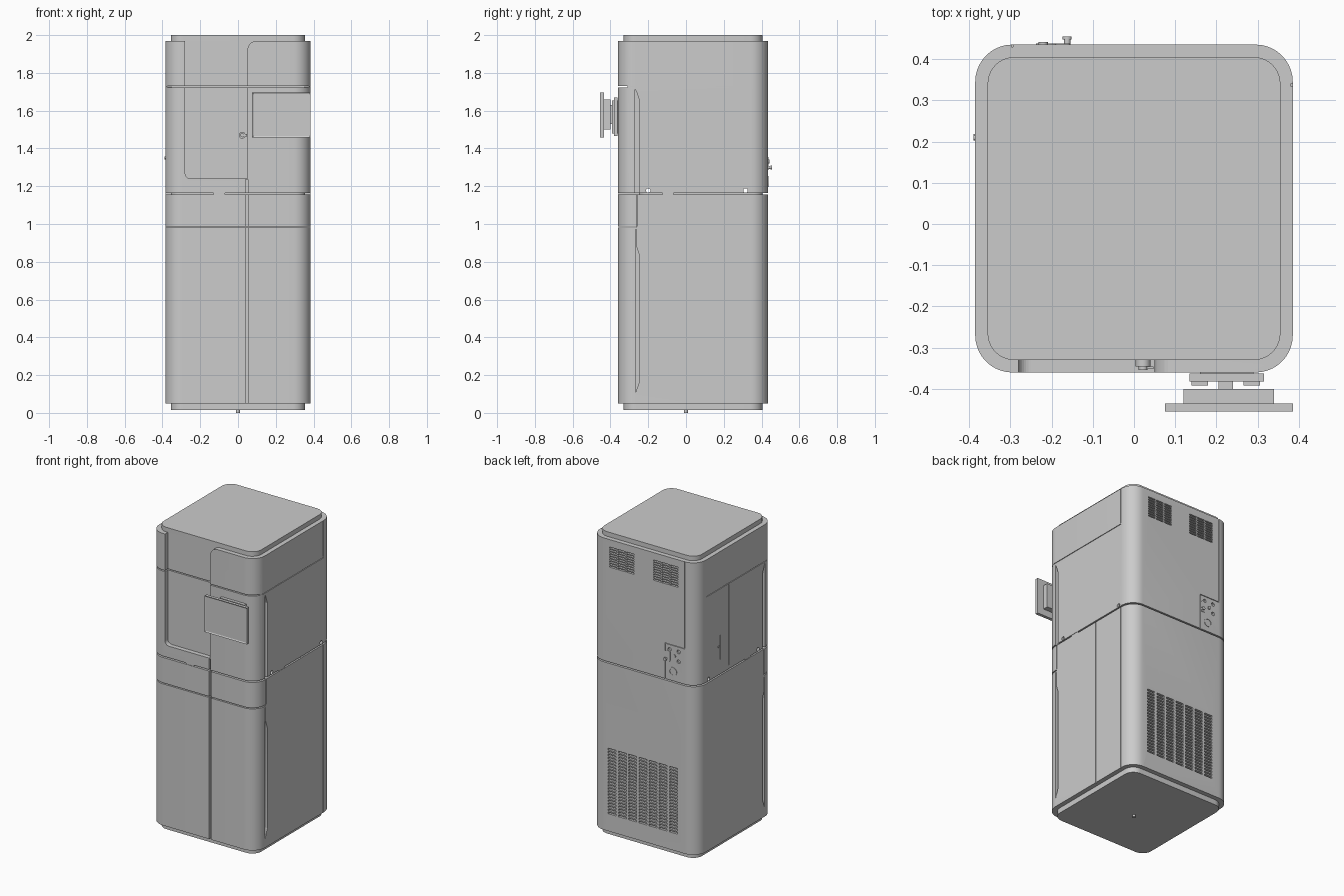
import bpy, bmesh, math

if "Cube" in bpy.data.objects:
    bpy.data.objects.remove(bpy.data.objects["Cube"])

X, Y0, Y1, R = 0.385, -0.36, 0.435, 0.09   # cabinet footprint


def prism(bm, pts, lo, hi, axis='z'):
    """Extrude a 2D outline along an axis inside an existing bmesh."""
    def place(p, w):
        u, v = p
        return {'z': (u, v, w), 'y': (u, w, v), 'x': (w, u, v)}[axis]
    a = [bm.verts.new(place(p, lo)) for p in pts]
    b = [bm.verts.new(place(p, hi)) for p in pts]
    n = len(pts)
    faces = [bm.faces.new(a), bm.faces.new(b)]
    faces += [bm.faces.new((a[i], a[(i + 1) % n], b[(i + 1) % n], b[i])) for i in range(n)]
    bmesh.ops.recalc_face_normals(bm, faces=faces)


def box(bm, x0, x1, y0, y1, z0, z1):
    prism(bm, [(x0, y0), (x1, y0), (x1, y1), (x0, y1)], z0, z1)


def arc(cx, cy, r, a0, a1, n=10):
    return [(cx + r * math.cos(math.radians(a0 + (a1 - a0) * i / n)),
             cy + r * math.sin(math.radians(a0 + (a1 - a0) * i / n))) for i in range(n + 1)]


def rounded(x0, x1, y0, y1, r, n=10):
    return (arc(x1 - r, y1 - r, r, 0, 90, n) + arc(x0 + r, y1 - r, r, 90, 180, n)
            + arc(x0 + r, y0 + r, r, 180, 270, n) + arc(x1 - r, y0 + r, r, 270, 360, n))


def circle(cx, cy, r, n=20):
    return arc(cx, cy, r, 0, 360, n)[:-1]


def finish(name, bm, smooth=True):
    me = bpy.data.meshes.new(name)
    bm.to_mesh(me)
    bm.free()
    ob = bpy.data.objects.new(name, me)
    bpy.context.collection.objects.link(ob)
    bpy.ops.object.select_all(action='DESELECT')
    ob.select_set(True)
    bpy.context.view_layer.objects.active = ob
    if smooth:
        bpy.ops.object.shade_smooth_by_angle(angle=math.radians(30))
    return ob


def solid(name, pts, lo, hi, axis='z'):
    bm = bmesh.new()
    prism(bm, pts, lo, hi, axis)
    return finish(name, bm)


def carve(ob, bm):
    """Subtract the cutter bmesh from the object and discard the cutter."""
    cutter = finish(ob.name + "_cutter", bm, False)
    cutter.hide_render = True
    bpy.ops.object.select_all(action='DESELECT')
    ob.select_set(True)
    bpy.context.view_layer.objects.active = ob
    mod = ob.modifiers.new("carve", 'BOOLEAN')
    mod.operation, mod.solver, mod.object = 'DIFFERENCE', 'EXACT', cutter
    mod.use_self = True
    bpy.ops.object.modifier_apply(modifier=mod.name)
    bpy.data.objects.remove(cutter)
    bpy.ops.object.shade_smooth_by_angle(angle=math.radians(30))


def side_box(bm, s, y0, y1, z0, z1, depth=0.006):
    xa, xb = sorted((s * (X - depth), s * (X + 0.02)))
    box(bm, xa, xb, y0, y1, z0, z1)


def side_prism(bm, s, pts, depth):
    xa, xb = sorted((s * (X - depth), s * (X + 0.02)))
    prism(bm, pts, xa, xb, 'x')


def vents(bm, x0, x1, z0, z1, cols, rows, fill):
    px, pz = (x1 - x0) / cols, (z1 - z0) / rows
    for i in range(cols):
        for j in range(rows):
            cx, cz = x0 + (i + 0.5) * px, z0 + (j + 0.5) * pz
            box(bm, cx - px * fill / 2, cx + px * fill / 2, Y1 - 0.015, Y1 + 0.02,
                cz - pz * 0.28, cz + pz * 0.28)


outline = rounded(-X, X, Y0, Y1, R)
inset = rounded(-0.355, 0.355, -0.33, 0.405, 0.065)

# Base, levelling foot, top cap and the spacer between the two cabinets
solid("plinth", inset, 0.015, 0.052)
solid("foot", circle(0, 0, 0.01), 0, 0.016)
solid("top_cap", inset, 1.968, 2.0)
solid("gap_spacer", rounded(-0.355, 0.355, -0.25, 0.405, 0.05), 1.15, 1.166)

# Lower cabinet: double doors, drawer band, grips, side seams, rear grille
lower = solid("lower_cabinet", outline, 0.05, 1.155)
bm = bmesh.new()
box(bm, 0.042, 0.054, Y0 - 0.02, Y0 + 0.02, 0.04, 1.17)
box(bm, -0.5, 0.5, Y0 - 0.02, -0.262, 0.981, 0.988)
for s in (-1, 1):
    side_prism(bm, s, [(-0.268, 0.105), (-0.245, 0.17), (-0.245, 0.83), (-0.262, 0.88),
                       (-0.262, 0.97), (-0.268, 0.97)], 0.022)
    side_box(bm, s, -0.262, -0.256, 0.99, 1.17, 0.02)
for y in (0.105, 0.337):
    side_box(bm, 1, y - 0.002, y + 0.002, 0.04, 1.17)
vents(bm, -0.25, 0.27, 0.16, 0.60, 7, 22, 0.78)
carve(lower, bm)

# Upper cabinet: recessed front panel, door seams, grips, rear vents and ports
upper = solid("upper_cabinet", outline, 1.164, 1.97)
bm = bmesh.new()
recess = ([(0.05, 1.24)] + [(0.05, 1.92)] + arc(0.10, 1.92, 0.05, 175, 90, 8) + [(0.10, 2.05), (-0.28, 2.05)]
          + arc(-0.25, 1.27, 0.03, 180, 270, 8))
prism(bm, recess, -0.5, -0.33, 'y')
box(bm, 0.040, 0.052, Y0 - 0.02, Y0 + 0.015, 1.15, 1.235)
box(bm, -0.5, 0.5, -0.5, -0.31, 1.723, 1.73)
for s in (-1, 1):
    side_box(bm, s, -0.305, 0.337, 1.7245, 1.7285, 0.005)
    side_prism(bm, s, [(-0.27, 1.15), (-0.245, 1.15), (-0.245, 1.65), (-0.262, 1.70),
                       (-0.27, 1.715)], 0.022)
for y in (-0.20, 0.315):
    prism(bm, circle(y, 1.177, 0.012, 16), -0.5, 0.5, 'x')
side_box(bm, 1, 0.335, 0.339, 1.735, 2.0)
side_box(bm, -1, 0.103, 0.107, 1.19, 1.72)
side_box(bm, -1, 0.19, 0.196, 1.26, 1.42)
for x0 in (-0.25, 0.07):
    vents(bm, x0, x0 + 0.187, 1.785, 1.925, 3, 9, 0.88)
box(bm, -0.297, -0.293, Y1 - 0.006, 0.5, 1.402, 2.0)
box(bm, -0.297, -0.150, Y1 - 0.006, 0.5, 1.396, 1.40)
box(bm, -0.154, -0.150, Y1 - 0.006, 0.5, 1.15, 1.394)
for x, z in ((-0.185, 1.365), (-0.25, 1.365), (-0.25, 1.30)):
    prism(bm, circle(x, z, 0.012, 12), Y1 - 0.012, 0.5, 'y')
carve(upper, bm)

# Touch screen: bezel with recessed display, housing, neck and wall bracket
bm = bmesh.new()
box(bm, 0.075, 0.385, -0.455, -0.435, 1.457, 1.697)
screen = finish("screen_panel", bm, False)
bm = bmesh.new()
bm.from_mesh(screen.data)
bm.faces.ensure_lookup_table()
front = [min(bm.faces, key=lambda f: f.calc_center_median().y)]
bmesh.ops.inset_region(bm, faces=front, thickness=0.012)
bmesh.ops.translate(bm, verts=front[0].verts[:], vec=(0, 0.004, 0))
bm.to_mesh(screen.data)
bm.free()

bm = bmesh.new()
box(bm, 0.12, 0.34, -0.436, -0.40, 1.50, 1.66)
finish("screen_housing", bm, False)
bm = bmesh.new()
box(bm, 0.205, 0.24, -0.402, -0.38, 1.53, 1.63)
finish("screen_neck", bm, False)
bm = bmesh.new()
box(bm, 0.135, 0.315, -0.382, -0.362, 1.465, 1.67)
box(bm, 0.16, 0.29, -0.364, -0.355, 1.48, 1.655)
for x in (0.14, 0.265):
    box(bm, x, x + 0.04, -0.392, -0.381, 1.48, 1.655)
finish("screen_bracket", bm, False)

# Front lock with lever
bm = bmesh.new()
prism(bm, circle(0.022, 1.47, 0.018), -0.345, -0.328, 'y')
prism(bm, circle(0.022, 1.47, 0.011), -0.354, -0.344, 'y')
box(bm, 0.022, 0.047, -0.352, -0.346, 1.464, 1.476)
finish("front_lock", bm)

# Small latches set in the gap between cabinets
bm = bmesh.new()
box(bm, -0.13, -0.07, -0.357, -0.245, 1.154, 1.165)
for s in (-1, 1):
    xa, xb = sorted((s * 0.35, s * 0.383))
    box(bm, xa, xb, -0.125, -0.065, 1.154, 1.165)
finish("gap_latches", bm, False)

# Left side latch button
solid("side_latch", circle(0.21, 1.35, 0.008, 12), -0.389, -0.38, 'x')

# Rear service fittings: inlet tap, collar, power socket ring
bm = bmesh.new()
prism(bm, circle(-0.162, 1.30, 0.008), 0.43, 0.455, 'y')
prism(bm, circle(-0.162, 1.30, 0.011), 0.447, 0.455, 'y')
prism(bm, rounded(-0.19, -0.155, 1.285, 1.355, 0.008, 4), 0.43, 0.438, 'y')
prism(bm, circle(-0.22, 1.33, 0.011), 0.43, 0.441, 'y')
finish("rear_fittings", bm)
ring = solid("rear_socket_ring", circle(-0.21, 1.225, 0.028, 28), 0.43, 0.438, 'y')
bm = bmesh.new()
prism(bm, circle(-0.21, 1.225, 0.022, 28), 0.42, 0.45, 'y')
carve(ring, bm)
